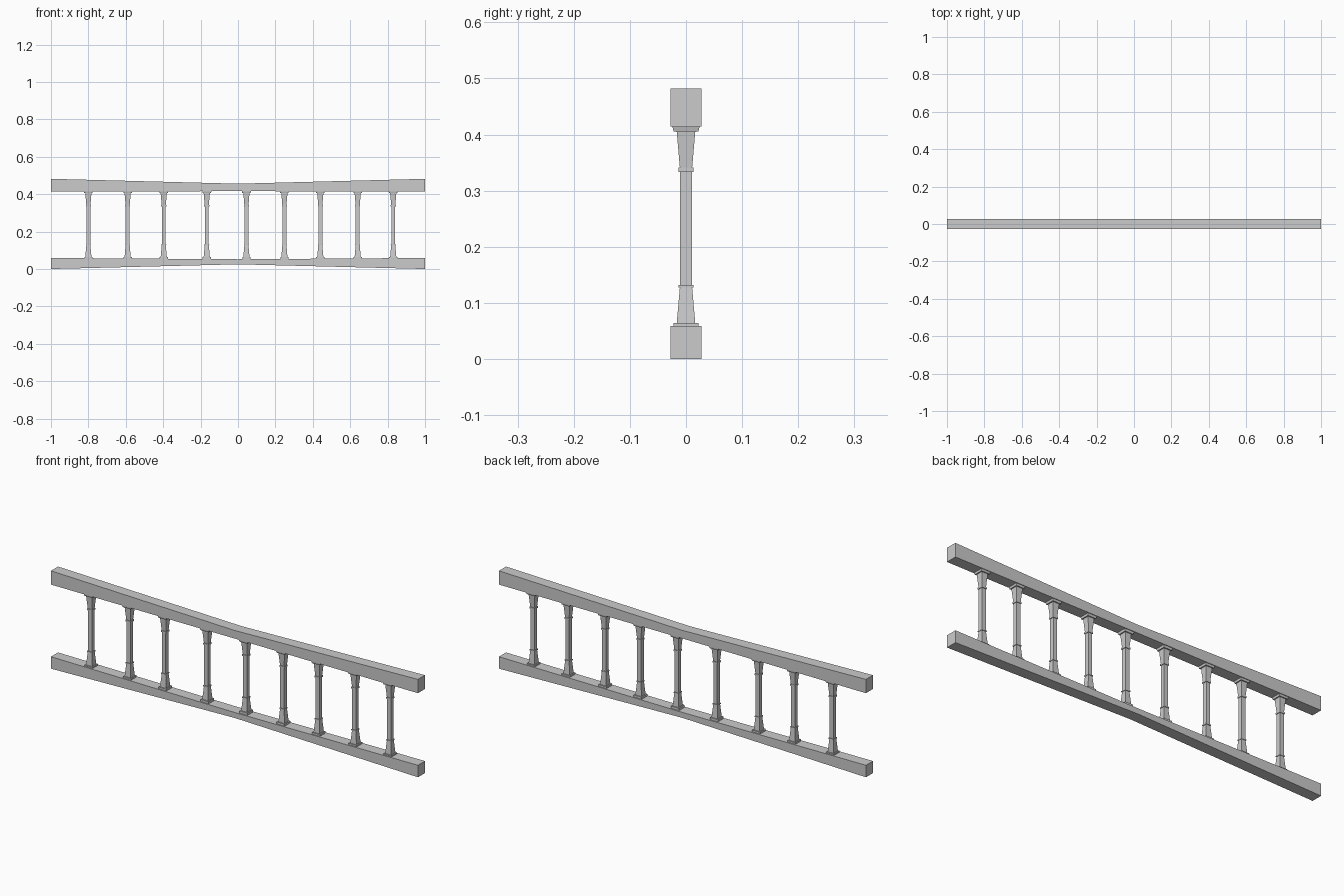
import bpy, bmesh

if "Cube" in bpy.data.objects:
    bpy.data.objects.remove(bpy.data.objects["Cube"])


def loft(name, rings, place=(0, 0, 0)):
    """Skin a list of equal-length point rings and cap both ends."""
    bm = bmesh.new()
    loops = [[bm.verts.new(p) for p in ring] for ring in rings]
    for a, b in zip(loops, loops[1:]):
        n = len(a)
        for i in range(n):
            j = (i + 1) % n
            bm.faces.new((a[i], a[j], b[j], b[i]))
    bm.faces.new(loops[0][::-1])
    bm.faces.new(loops[-1])
    bmesh.ops.recalc_face_normals(bm, faces=bm.faces)
    mesh = bpy.data.meshes.new(name)
    bm.to_mesh(mesh)
    bm.free()
    obj = bpy.data.objects.new(name, mesh)
    obj.location = place
    bpy.context.collection.objects.link(obj)
    return obj


def rail(name, stations, h=0.0275):
    """Long square-cut beam from (x, z bottom, z top) stations."""
    loft(name, [[(x, -h, lo), (x, h, lo), (x, h, hi), (x, -h, hi)]
                for x, lo, hi in stations])


# Rails, gently bent at the middle
rail("top_rail", [(-1, 0.414, 0.482), (0, 0.416, 0.456), (1, 0.414, 0.482)])
rail("bottom_rail", [(-1, 0, 0.059), (0, 0.025, 0.052), (1, 0, 0.059)])

# Square baluster profile: (half width, height)
profile = [
    (0.022, 0.050), (0.022, 0.064),                    # base plate
    (0.0165, 0.064), (0.011, 0.127),                   # lower taper
    (0.0135, 0.127), (0.0135, 0.132),                  # lower collar
    (0.0105, 0.132), (0.0105, 0.333),                  # shaft
    (0.0135, 0.333), (0.0135, 0.341),                  # upper collar
    (0.011, 0.341), (0.0165, 0.405),                   # upper taper
    (0.022, 0.405), (0.024, 0.413), (0.024, 0.418),    # cap plate
]
rings = [[(-r, -r, z), (r, -r, z), (r, r, z), (-r, r, z)] for r, z in profile]

# Row of balusters, slightly uneven spacing
for i, x in enumerate((-0.80, -0.59, -0.397, -0.167, 0.045, 0.248, 0.44, 0.64, 0.83)):
    loft(f"baluster_{i + 1}", rings, (x, 0, 0))
